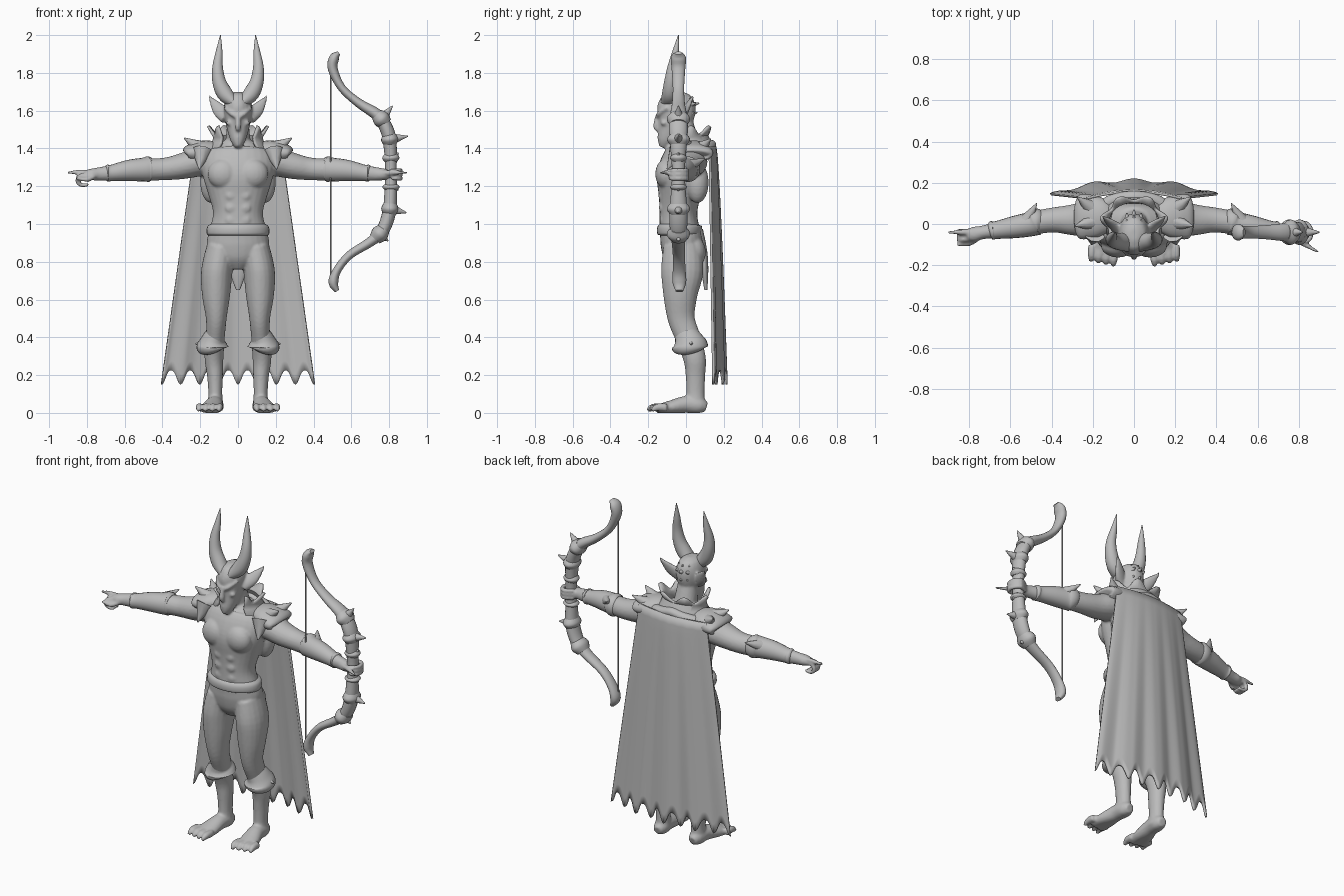
import bpy, bmesh, math
from mathutils import Vector, Matrix

grey = bpy.data.materials.new("stone_grey")
grey.diffuse_color = (0.5, 0.5, 0.5, 1)
X, Y = Vector((1, 0, 0)), Vector((0, 1, 0))


def tube(bm, rings, side, s=1, steps=4, n=20):
    """Loft ellipses (x, y, z, radius along side, other radius) with smooth interpolation."""
    pts = []
    for i in range(len(rings) - 1):
        p = [rings[max(i - 1, 0)], rings[i], rings[i + 1], rings[min(i + 2, len(rings) - 1)]]
        for k in range(steps):
            t = k / steps
            pts.append([0.5 * (2 * b + (c - a) * t + (2 * a - 5 * b + 4 * c - d) * t * t
                               + (3 * b - a - 3 * c + d) * t ** 3) for a, b, c, d in zip(*p)])
    pts.append(list(rings[-1]))
    loops = []
    for i, p in enumerate(pts):
        t = (Vector(pts[min(i + 1, len(pts) - 1)][:3]) - Vector(pts[max(i - 1, 0)][:3])).normalized()
        a = (side - t * side.dot(t)).normalized()
        b = t.cross(a)
        ra, rb = max(p[3], 0.002), max(p[4], 0.002)
        loop = []
        for k in range(n):
            w = 2 * math.pi * k / n
            v = Vector(p[:3]) + a * ra * math.cos(w) + b * rb * math.sin(w)
            loop.append(bm.verts.new((v.x * s, v.y, max(v.z, 0))))
        loops.append(loop)
    for l, m in zip(loops, loops[1:]):
        for k in range(n):
            bm.faces.new((l[k], l[(k + 1) % n], m[(k + 1) % n], m[k]))
    bm.faces.new(loops[0])
    bm.faces.new(loops[-1])


def blob(bm, loc, size, s=1):
    m = Matrix.Translation((loc[0] * s, loc[1], loc[2])) @ Matrix.Diagonal((*size, 1))
    bmesh.ops.create_uvsphere(bm, u_segments=20, v_segments=12, radius=1, matrix=m)


def spike(bm, a, b, r, s=1, side=Y):
    tube(bm, [(*a, r, r), (*b, 0.003, 0.003)], side, s, 2, 10)


def finish(name, bm, voxel=0, thick=0, angle=50):
    bmesh.ops.recalc_face_normals(bm, faces=bm.faces)
    me = bpy.data.meshes.new(name)
    bm.to_mesh(me)
    bm.free()
    me.materials.append(grey)
    ob = bpy.data.objects.new(name, me)
    bpy.context.collection.objects.link(ob)
    bpy.ops.object.select_all(action='DESELECT')
    ob.select_set(True)
    bpy.context.view_layer.objects.active = ob
    bpy.ops.object.shade_smooth_by_angle(angle=math.radians(angle))
    if thick:
        m = ob.modifiers.new("thickness", 'SOLIDIFY')
        m.thickness, m.offset = thick, 0
    if voxel:
        m = ob.modifiers.new("blend", 'REMESH')
        m.mode, m.voxel_size, m.use_smooth_shade = 'VOXEL', voxel, True
        m = ob.modifiers.new("soften", 'SMOOTH')
        m.factor, m.iterations = 0.5, 3
    return ob


# Body: torso, neck, head, limbs blended into one skin
bm = bmesh.new()
tube(bm, [(0, -.02, .76, .05, .06), (0, -.02, .82, .14, .10), (0, -.02, .90, .165, .115),
          (0, -.035, .98, .148, .105), (0, -.04, 1.06, .132, .10), (0, -.035, 1.15, .155, .11),
          (0, -.03, 1.25, .185, .125), (0, -.015, 1.33, .195, .115), (0, .01, 1.39, .16, .095),
          (0, .01, 1.44, .08, .07)], X, n=28)
tube(bm, [(0, .015, 1.40, .07, .065), (0, -.03, 1.56, .055, .06)], X)
tube(bm, [(0, -.125, 1.405, .015, .018), (0, -.11, 1.44, .038, .045), (0, -.08, 1.50, .057, .072),
          (0, -.055, 1.57, .072, .098), (0, -.05, 1.63, .074, .10), (0, -.05, 1.68, .055, .075),
          (0, -.05, 1.70, .02, .03)], X)
tube(bm, [(0, -.145, 1.58, .012, .015), (0, -.16, 1.515, .016, .014), (0, -.14, 1.495, .01, .01)], X)
for s in (-1, 1):
    tube(bm, [(.0, -.15, 1.565, .012, .012), (.035, -.142, 1.585, .012, .012),
              (.068, -.10, 1.615, .01, .01)], Y, s)                                  # brow
    blob(bm, (.045, -.115, 1.535), (.018, .02, .015), s)                             # cheek
    tube(bm, [(.06, -.04, 1.56, .03, .035), (.105, 0, 1.61, .018, .035),
              (.155, .04, 1.68, .004, .004)], Y, s)                                  # ear
    blob(bm, (.078, -.105, 1.265), (.083, .058, .08), s)                             # chest
    for k in range(3):
        blob(bm, (.035, -.128 + .003 * k, 1.15 - .065 * k), (.034, .018, .03), s)    # belly
    blob(bm, (.14, .06, 1.22), (.06, .06, .11), s)                                   # back
    blob(bm, (.075, .04, .85), (.075, .065, .085), s)                                # seat
    tube(bm, [(.09, -.02, .88, .075, .10), (.112, -.02, .75, .083, .112), (.116, -.03, .62, .074, .09),
              (.115, -.025, .50, .055, .072), (.12, .01, .40, .05, .066), (.127, .045, .29, .05, .06),
              (.122, .05, .20, .042, .052), (.12, .05, .10, .037, .048), (.12, .05, .03, .045, .055)], X, s)
    tube(bm, [(.118, .108, .03, .025, .025), (.12, .07, .04, .043, .045), (.125, 0, .045, .045, .045),
              (.137, -.08, .03, .057, .036), (.148, -.15, .02, .062, .024)], X, s)   # foot
    for k in range(4):
        x = .095 + .036 * k
        y = -.205 + .008 * k
        tube(bm, [(x, y + .08, .028, .02, .022), (x + .003, y + .03, .03, .019, .02),
                  (x + .006, y, .012, .009, .01)], X, s, 3, 10)                      # toes
    tube(bm, [(.13, .02, 1.34, .09, .07), (.22, .025, 1.325, .088, .075), (.30, .02, 1.305, .075, .068),
              (.38, .02, 1.292, .062, .06), (.46, .01, 1.288, .057, .058), (.55, -.01, 1.285, .052, .056),
              (.64, -.025, 1.273, .044, .046), (.73, -.04, 1.265, .033, .036),
              (.78, -.05, 1.262, .036, .03), (.81, -.055, 1.26, .025, .022)], Y, s)  # arm

# pointing hand
for k, y in enumerate((-.035, -.055, -.075)):
    tube(bm, [(-.79, y, 1.255, .012, .014), (-.835, y, 1.255, .012, .013), (-.85, y, 1.225, .012, .012),
              (-.825, y, 1.205, .011, .011), (-.79, y, 1.21, .009, .009)], Y, 1, 3, 10)
tube(bm, [(-.78, -.04, 1.275, .013, .013), (-.84, -.04, 1.275, .013, .013),
          (-.905, -.04, 1.272, .006, .006)], Y, 1, 3, 10)
tube(bm, [(-.76, -.07, 1.255, .014, .014), (-.80, -.095, 1.235, .013, .013),
          (-.86, -.10, 1.245, .007, .007)], Y, 1, 3, 10)
# gripping hand
for k in range(3):
    z = 1.24 + .022 * k
    tube(bm, [(.78, -.02, z, .012, .013), (.83, .005, z, .012, .013), (.86, -.03, z, .012, .012),
              (.85, -.075, z, .011, .012), (.81, -.085, z, .009, .009)], Vector((0, 0, 1)), 1, 3, 10)
tube(bm, [(.77, -.07, 1.27, .015, .015), (.83, -.10, 1.272, .013, .013),
          (.90, -.14, 1.272, .005, .005)], Y, 1, 3, 10)
finish("body", bm, voxel=.0075)

# Horns
bm = bmesh.new()
for s in (-1, 1):
    tube(bm, [(.025, -.09, 1.645, .045, .03), (.07, -.085, 1.69, .042, .042), (.1, -.078, 1.755, .037, .036),
              (.108, -.07, 1.83, .028, .028), (.1, -.055, 1.91, .018, .018), (.093, -.04, 2, .002, .002)], Y, s)
finish("horns", bm)

# Back-swept hair tufts
bm = bmesh.new()
for z, y in ((1.64, .07), (1.59, .06), (1.67, .04)):
    for x in (-.035, 0, .035):
        spike(bm, (x * .8, -.02, z - .02), (x, y - abs(x) * .5, z), .035, 1, X)
finish("hair_tufts", bm)

# Belt and leg cuffs
bm = bmesh.new()
tube(bm, [(0, -.033, .935, .15, .10), (0, -.033, .95, .166, .118), (0, -.035, .985, .163, .118),
          (0, -.035, 1.0, .145, .10)], X, n=32)
finish("belt", bm)
bm = bmesh.new()
for s in (-1, 1):
    tube(bm, [(.12, .0, .42, .05, .062), (.13, .012, .39, .062, .075), (.134, .02, .362, .08, .092),
              (.134, .022, .342, .083, .094), (.13, .025, .328, .05, .06)], X, s, n=24)
    spike(bm, (.17, .02, .37), (.225, .03, .365), .03, s)
finish("leg_cuffs", bm)

# Hanging sash behind the hips
bm = bmesh.new()
tube(bm, [(0, .07, .97, .06, .02), (0, .095, .85, .055, .018), (0, .10, .75, .045, .018),
          (0, .105, .65, .01, .008)], X)
finish("rear_sash", bm)

# Bracers with elbow spike
bm = bmesh.new()
for s in (-1, 1):
    tube(bm, [(.455, .01, 1.29, .058, .058), (.475, .01, 1.29, .066, .068), (.50, .0, 1.288, .06, .063),
              (.58, -.015, 1.283, .054, .056), (.67, -.03, 1.27, .043, .043), (.69, -.032, 1.269, .046, .046),
              (.70, -.034, 1.268, .035, .035)], Y, s)
    spike(bm, (.52, .02, 1.31), (.472, .10, 1.345), .035, s, X)
finish("bracers", bm)

# Shoulder plates
bm = bmesh.new()
for s in (-1, 1):
    tube(bm, [(.11, .02, 1.40, .06, .035), (.16, .03, 1.392, .095, .052), (.22, .035, 1.378, .108, .056),
              (.265, .035, 1.375, .106, .042), (.275, .035, 1.37, .08, .02)], Y, s)
    spike(bm, (.20, .01, 1.40), (.285, -.01, 1.455), .045, s)
    spike(bm, (.21, .08, 1.40), (.275, .13, 1.45), .04, s)
    spike(bm, (.19, -.04, 1.385), (.205, -.10, 1.29), .055, s, X)
finish("shoulder_plates", bm)

# Standing collar, open at the front with a pointed rim
bm = bmesh.new()
N, rows = 48, []
for i in range(N + 1):
    w = math.radians(-50 + 280 * i / N)
    c, d = math.cos(w), math.sin(w)
    jag = .05 * abs(math.cos(math.pi * 5 * i / N)) ** 2
    back = max(d, 0)
    rows.append([bm.verts.new(v) for v in (
        (.19 * c, .03 + .13 * d, 1.36), (.13 * c, .02 + .11 * d, 1.43),
        (.125 * c, .015 + .095 * d, 1.46 + .01 * back),
        ((.13 + jag * .6) * c, .015 + (.10 + jag * .5) * d, 1.475 + jag * .9))])
for a, b in zip(rows, rows[1:]):
    for k in range(3):
        bm.faces.new((a[k], b[k], b[k + 1], a[k + 1]))
finish("collar", bm, thick=.014)
bm = bmesh.new()
tube(bm, [(x, .03 + .1 * math.sqrt(1 - (x / .19) ** 2), 1.42 - abs(x) * .2, .03, .026)
          for x in (-.18, -.12, -.06, 0, .06, .12, .18)], Y)
finish("cloak_roll", bm)

# Cape with folds and ragged hem
bm = bmesh.new()
NU, NV = 96, 24
grid = []
for j in range(NV + 1):
    v = j / NV
    row = []
    for i in range(NU + 1):
        u = 2 * i / NU - 1
        hem = .225 - .075 * abs(math.cos(4 * math.pi * u)) ** 3
        z = 1.41 + (hem - 1.41) * v
        x = u * (.228 + .178 * v)
        y = .125 + .012 * v + (.03 + .04 * v ** .6) * (1 - u * u) + .008 * v * math.cos(13 * u)
        row.append(bm.verts.new((x, y, z)))
    grid.append(row)
for a, b in zip(grid, grid[1:]):
    for i in range(NU):
        bm.faces.new((a[i], a[i + 1], b[i + 1], b[i]))
finish("cape", bm, thick=.012)

# Bow limbs
bm = bmesh.new()
tube(bm, [(.535, -.04, 1.905, .02, .01), (.51, -.04, 1.88, .04, .026), (.502, -.04, 1.82, .036, .026),
          (.55, -.04, 1.72, .03, .021), (.64, -.04, 1.64, .034, .024), (.74, -.04, 1.575, .045, .032),
          (.788, -.04, 1.50, .05, .036), (.805, -.04, 1.42, .044, .035), (.81, -.04, 1.28, .034, .03),
          (.808, -.04, 1.16, .04, .033), (.80, -.04, 1.06, .048, .036), (.765, -.04, .965, .045, .034),
          (.70, -.04, .905, .036, .026), (.59, -.038, .835, .032, .022), (.525, -.036, .755, .034, .022),
          (.505, -.035, .69, .036, .026), (.525, -.035, .645, .02, .012)], Y)
finish("bow", bm)

# Bow joints: flared knuckles with outer thorns
bm = bmesh.new()
for p, q, tip in (((.735, 1.58), (.785, 1.53), (.818, 1.625)), ((.80, 1.475), (.806, 1.42), (.90, 1.465)),
                  ((.806, 1.11), (.802, 1.05), (.892, 1.06)), ((.775, .975), (.725, .92), (.795, .91)),
                  ((.808, 1.37), (.81, 1.33), (.85, 1.375)), ((.81, 1.21), (.81, 1.18), (.85, 1.18))):
    big = .062 if abs(tip[0] - .85) > .001 else .045
    m = [(a + b) / 2 for a, b in zip(p, q)]
    tube(bm, [(p[0], -.04, p[1], big * .7, .034), (m[0], -.04, m[1], big, .046),
              (q[0], -.04, q[1], big * .7, .034)], Y)
    spike(bm, (m[0], -.04, m[1]), (tip[0], -.04, tip[1]), .035)
finish("bow_joints", bm)

# Bow string
bm = bmesh.new()
tube(bm, [(.49, -.04, 1.83, .004, .004), (.49, -.04, .71, .004, .004)], X, 1, 1, 8)
finish("bow_string", bm)
